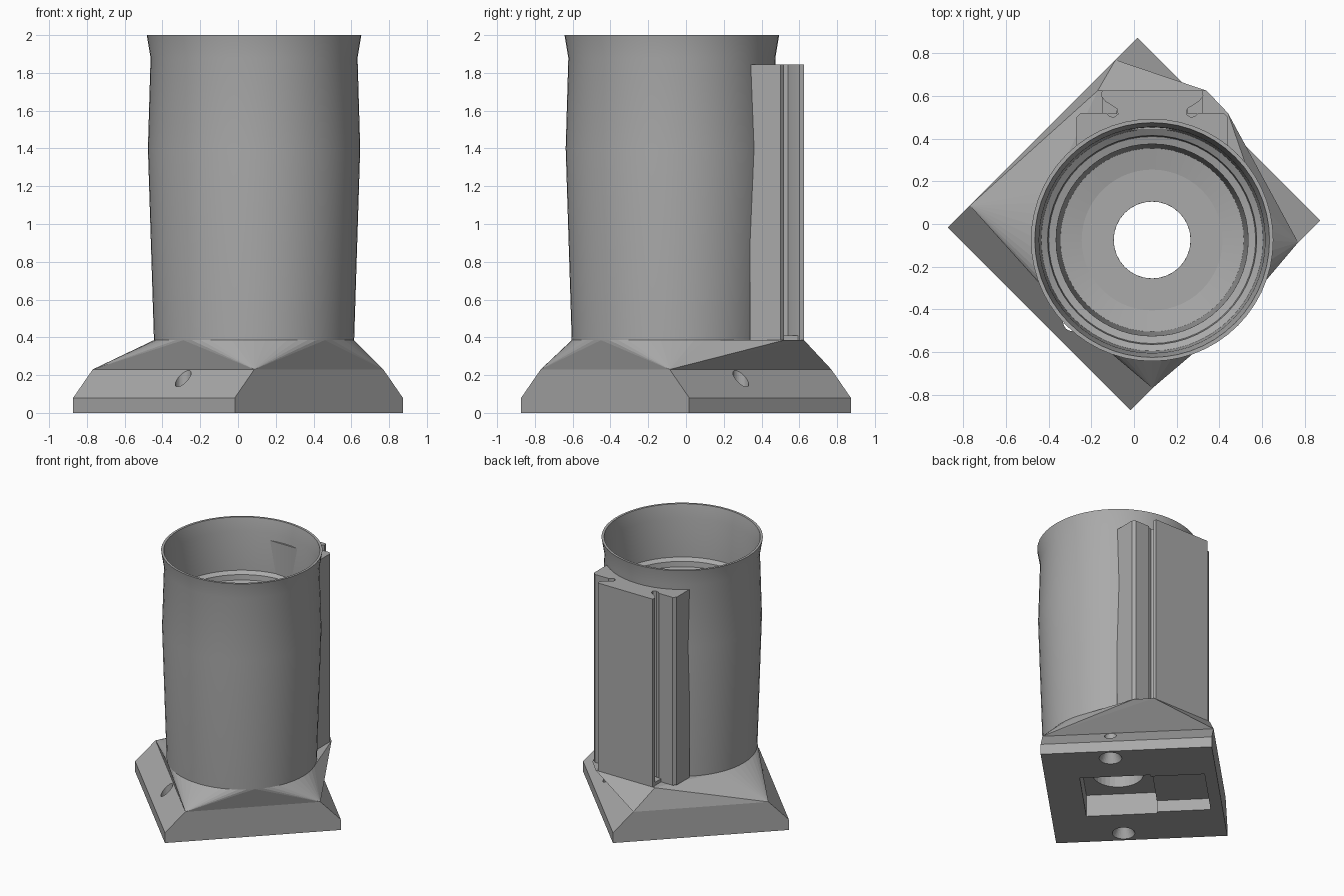
import bpy, bmesh, math
from mathutils import Matrix, Vector

if "Cube" in bpy.data.objects:
    bpy.data.objects.remove(bpy.data.objects["Cube"], do_unlink=True)

CX, CY = 0.085, -0.075            # tube axis
HP, HQ, RIDGE = 0.605, 0.629, 0.483   # base half sizes along its own diagonal axes
DECK, FOOT = 0.385, 0.23          # top of the base, top of the chamfer
TURN = Matrix.Rotation(math.radians(45), 4, 'Z')

grey = bpy.data.materials.new("plain_grey")
grey.use_nodes = True
grey.diffuse_color = (0.4, 0.4, 0.4, 1)
grey.node_tree.nodes["Principled BSDF"].inputs["Base Color"].default_value = (0.4, 0.4, 0.4, 1)


def finish(name, bm, smooth=None):
    bmesh.ops.recalc_face_normals(bm, faces=bm.faces)
    mesh = bpy.data.meshes.new(name)
    bm.to_mesh(mesh)
    bm.free()
    ob = bpy.data.objects.new(name, mesh)
    bpy.context.collection.objects.link(ob)
    mesh.materials.append(grey)
    bpy.ops.object.select_all(action='DESELECT')
    ob.select_set(True)
    bpy.context.view_layer.objects.active = ob
    if smooth:
        bpy.ops.object.shade_smooth_by_angle(angle=math.radians(smooth))
    return ob


def diag(q, p, z):
    return TURN @ Vector((q, p, z))


def hull(name, points):
    bm = bmesh.new()
    for p in points:
        bm.verts.new(p)
    out = bmesh.ops.convex_hull(bm, input=bm.verts)
    bmesh.ops.delete(bm, geom=[v for v in set(out["geom_interior"] + out["geom_unused"])
                               if isinstance(v, bmesh.types.BMVert)], context='VERTS')
    bmesh.ops.dissolve_limit(bm, angle_limit=0.01, verts=bm.verts, edges=bm.edges)
    return finish(name, bm)


def extrude(name, outline, z0, z1):
    bm = bmesh.new()
    face = bm.faces.new([bm.verts.new((x, y, z0)) for x, y in outline])
    up = bmesh.ops.extrude_face_region(bm, geom=[face])["geom"]
    bmesh.ops.translate(bm, vec=(0, 0, z1 - z0),
                        verts=[v for v in up if isinstance(v, bmesh.types.BMVert)])
    return finish(name, bm, 30)


def cone_cutter(centre, r0, r1, z0, z1):
    bm = bmesh.new()
    spot = Matrix.Translation((centre[0], centre[1], (z0 + z1) / 2))
    bmesh.ops.create_cone(bm, cap_ends=True, segments=32, radius1=r0, radius2=r1,
                          depth=z1 - z0, matrix=spot)
    return finish("cutter", bm)


def box_cutter(q0, q1, p0, p1, z0, z1):
    return hull("cutter", [diag(q, p, z) for q in (q0, q1) for p in (p0, p1) for z in (z0, z1)])


def cut(target, cutters):
    for c in cutters:
        bpy.context.view_layer.objects.active = target
        mod = target.modifiers.new("cut", 'BOOLEAN')
        mod.operation, mod.solver, mod.object = 'DIFFERENCE', 'EXACT', c
        bpy.ops.object.modifier_apply(modifier=mod.name)
        bpy.data.objects.remove(c, do_unlink=True)


def lathe(name, profile, segments=56):
    bm = bmesh.new()
    rings = [[bm.verts.new((CX + r * math.cos(2 * math.pi * i / segments),
                            CY + r * math.sin(2 * math.pi * i / segments), z))
              for i in range(segments)] for r, z in profile]
    for a, b in zip(rings, rings[1:] + rings[:1]):
        for i in range(segments):
            j = (i + 1) % segments
            bm.faces.new((a[i], a[j], b[j], b[i]))
    return finish(name, bm, 25)


# Square foot, chamfered along two opposite sides
foot = hull("base_foot", [diag(s * q, t * HP, z) for s in (-1, 1) for t in (-1, 1)
                          for q, z in ((HQ, 0), (HQ, 0.08), (RIDGE, FOOT))])
# Recess, side pocket, central bore and countersunk screw holes
cut(foot, [box_cutter(-0.27, 0.27, -0.36, 0.14, -0.1, 0.17),
           box_cutter(-0.25, 0.25, 0.1, 0.52, -0.1, 0.09),
           cone_cutter((CX, CY), 0.18, 0.18, -0.1, 0.5)])
for side in (-1, 1):
    hole = diag(side * 0.53, -0.12, 0)
    cut(foot, [cone_cutter(hole, 0.042, 0.042, -0.1, 0.4),
               cone_cutter(hole, 0.085, 0.035, -0.01, 0.09)])

# Tapered shoulder joining the foot to the tube and rail
deck = [(CX + 0.53 * math.cos(math.pi * i / 28), CY + 0.53 * math.sin(math.pi * i / 28), DECK)
        for i in range(56)]
rail_foot = [(x, y, DECK) for x, y in ((-0.17, 0.625), (0.34, 0.625), (0.44, 0.52), (0.44, 0.37))]
ridge = [diag(s * RIDGE, t * HP, FOOT) for s in (-1, 1) for t in (-1, 1)]
shoulder = hull("base_shoulder", deck + rail_foot + ridge)
cut(shoulder, [cone_cutter((CX, CY), 0.18, 0.18, 0, 0.6)])

# Tube with flared lip, inner ledge and a stepped funnel floor
profile = [(0.18, DECK), (0.53, DECK), (0.562, 1.4), (0.548, 1.88), (0.568, 2.0),
           (0.55, 2.0), (0.53, 1.9), (0.52, 1.6), (0.49, 1.58), (0.485, 1.54),
           (0.45, 1.53), (0.43, 0.5), (0.38, 0.49), (0.33, 0.48)]
steps = 12
for i in range(steps):
    r = 0.33 - 0.15 * (i + 1) / steps
    z = 0.48 - 0.07 * (i + 1) / steps
    profile += [(r + 0.15 / steps, z), (r, z)]
lathe("tube", profile)

# Rear dovetail rail, mirrored about the tube axis
half = [(0.17, 0.44), (0.29, 0.38), (0.355, 0.34), (0.355, 0.5), (0.335, 0.52), (0.215, 0.52),
        (0.2, 0.505), (0.18, 0.5), (0.16, 0.515), (0.165, 0.54), (0.22, 0.575),
        (0.24, 0.6), (0.235, 0.625)]
outline = [(CX + x, y) for x, y in half] + [(CX - x, y) for x, y in reversed(half)]
extrude("mounting_rail", outline, DECK, 1.845)
# Shallow stop ridges at the foot of the rail
for side in (-1, 1):
    x = CX + side * 0.2
    extrude("rail_stop", [(x - 0.035, 0.515), (x + 0.035, 0.515),
                          (x + 0.035, 0.615), (x - 0.035, 0.615)], DECK, 0.41)
